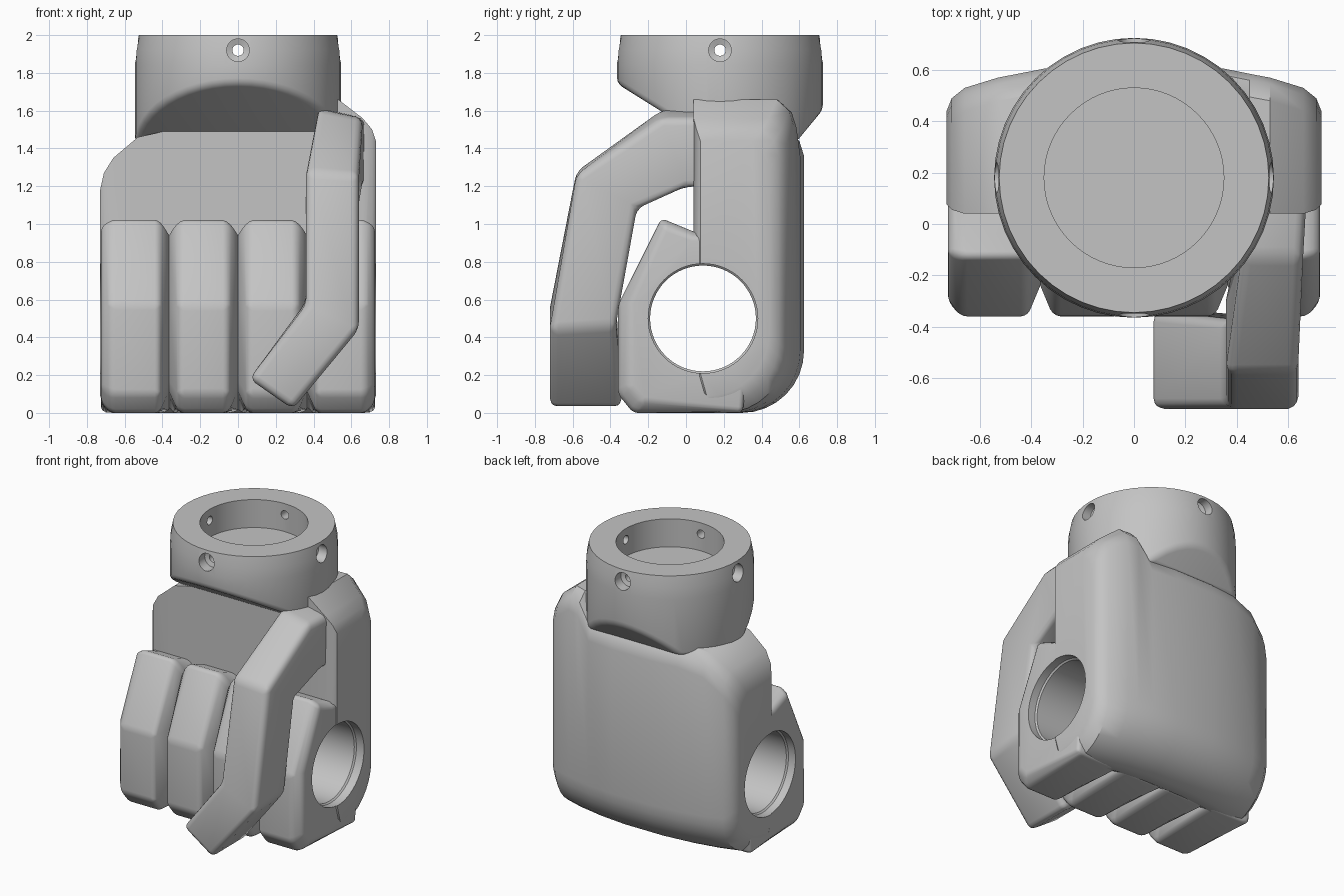
import bpy, bmesh, math
from mathutils import Vector

if "Cube" in bpy.data.objects:
    bpy.data.objects.remove(bpy.data.objects["Cube"], do_unlink=True)

grey = bpy.data.materials.new("plain grey")
grey.use_nodes = True
COLOR = (0.55, 0.55, 0.55, 1)
grey.diffuse_color = COLOR
grey.node_tree.nodes["Principled BSDF"].inputs["Base Color"].default_value = COLOR


def loft(rings):
    """Closed solid skinned over rings of equal point count."""
    bm = bmesh.new()
    rows = [[bm.verts.new(p) for p in ring] for ring in rings]
    n = len(rows[0])
    for a, b in zip(rows, rows[1:]):
        for i in range(n):
            j = (i + 1) % n
            bm.faces.new((a[i], a[j], b[j], b[i]))
    bm.faces.new(rows[0])
    bm.faces.new(rows[-1])
    bmesh.ops.recalc_face_normals(bm, faces=bm.faces)
    return bm


def lathe(profile, center, axis, sides=48):
    """Solid of revolution; profile is (radius, distance along axis)."""
    turn = Vector((0, 0, 1)).rotation_difference(Vector(axis))
    angles = [math.tau * i / sides for i in range(sides)]
    return loft([[Vector(center) + turn @ Vector((r * math.cos(a), r * math.sin(a), h))
                  for a in angles] for r, h in profile])


def soften(bm, width, keep=lambda e: True, angle=22):
    """Round the sharp edges that pass the keep test."""
    edges = [e for e in bm.edges if len(e.link_faces) == 2
             and e.calc_face_angle(0) > math.radians(angle) and keep(e)]
    bmesh.ops.bevel(bm, geom=edges, offset=width, segments=3, profile=0.5,
                    affect='EDGES', clamp_overlap=True)


def add(name, bm):
    bmesh.ops.recalc_face_normals(bm, faces=bm.faces)
    mesh = bpy.data.meshes.new(name)
    bm.to_mesh(mesh)
    bm.free()
    mesh.materials.append(grey)
    obj = bpy.data.objects.new(name, mesh)
    bpy.context.collection.objects.link(obj)
    return obj


def finish(obj, cutters=()):
    bpy.ops.object.select_all(action='DESELECT')
    obj.select_set(True)
    bpy.context.view_layer.objects.active = obj
    for cutter in cutters:
        mod = obj.modifiers.new("cut", 'BOOLEAN')
        mod.operation = 'DIFFERENCE'
        mod.solver = 'EXACT'
        mod.object = cutter
        bpy.ops.object.modifier_apply(modifier=mod.name)
    bpy.ops.object.shade_smooth_by_angle(angle=math.radians(35))


# Cutters: grip hole with stepped mouths, cuff socket, screw holes
grip = add("grip_cutter", lathe([(0.29, -1), (0.29, -0.67), (0.28, -0.66),
                                 (0.28, 0.66), (0.29, 0.67), (0.29, 1)],
                                (0, 0.09, 0.5), (1, 0, 0), 64))
socket = add("socket_cutter", lathe([(0.35, 1.8), (0.35, 2.2)], (0, 0.18, 0), (0, 0, 1), 64))
screw_profile = [(0.06, -0.8), (0.06, -0.47), (0.03, -0.46),
                 (0.03, 0.46), (0.06, 0.47), (0.06, 0.8)]
screws = [add("screw_cutter", lathe(screw_profile, (0, 0.18, 1.92), axis, 24))
          for axis in ((1, 0, 0), (0, 1, 0))]
cutters = [grip, socket] + screws

# Palm and back of the hand: side profiles lofted across the width
def palm_ring(x, back, top, bottom):
    front = 0.04 + bottom * 0.4
    r = 0.33
    ring = [(front, top), (front, 0.12 + bottom)]
    for i in range(9):
        a = math.pi / 2 * i / 8
        ring.append((back - r + r * math.sin(a), bottom + r - r * math.cos(a)))
    ring += [(back, top - 0.14), (back - 0.025, top - 0.06), (back - 0.09, top)]
    return [(x, y, z) for y, z in ring]

stations = [(-0.73, 0.44, 1.18, 0.09), (-0.71, 0.49, 1.27, 0.04), (-0.66, 0.53, 1.35, 0),
            (-0.53, 0.57, 1.46, 0), (-0.35, 0.605, 1.5, 0), (-0.15, 0.625, 1.5, 0),
            (0.15, 0.625, 1.5, 0), (0.35, 0.605, 1.5, 0), (0.45, 0.585, 1.65, 0),
            (0.53, 0.57, 1.66, 0), (0.66, 0.53, 1.56, 0), (0.71, 0.49, 1.5, 0.04),
            (0.73, 0.44, 1.44, 0.09)]
finish(add("palm", loft([palm_ring(*s) for s in stations])), [grip])

# Four curled fingers, with V grooves between neighbours
full = [(-0.36, 0.1), (-0.28, 0), (0.3, 0), (0.4, 0.95), (0.04, 0.96), (-0.13, 1.03), (-0.36, 0.57)]
groove = [(-0.24, 0.17), (-0.18, 0.12), (0.3, 0.01), (0.4, 0.93), (0.03, 0.91), (-0.1, 0.95), (-0.24, 0.6)]
rounded = [((a + c) / 2, (b + d) / 2) for (a, b), (c, d) in zip(full, groove)]
bounds = [-0.725, -0.365, 0, 0.365, 0.725]
for i, (x0, x1) in enumerate(zip(bounds, bounds[1:])):
    sections = [(x0, rounded if i == 0 else groove), (x0 + 0.05, full),
                (x1 - 0.05, full), (x1, rounded if i == 3 else groove)]
    bm = loft([[(x, y, z) for y, z in outline] for x, outline in sections])
    seams = [x for x in (x0, x1) if abs(x) < 0.7]
    soften(bm, 0.03, lambda e: not any(all(abs(v.co.x - s) < 1e-4 for v in e.verts)
                                       for s in seams))
    finish(add(f"finger_{i + 1}", bm), [grip])

# Thumb: inner x, outer x, outer (y, z), inner (y, z), drop of the outer x side
thumb = [(0.42, 0.68, (0.25, 1.62), (0.25, 1.25), 0.06),
         (0.42, 0.66, (-0.13, 1.61), (0.0, 1.24), 0.05),
         (0.36, 0.64, (-0.58, 1.28), (-0.26, 1.1), 0.02),
         (0.36, 0.64, (-0.72, 0.57), (-0.37, 0.59), 0.13),
         (0.06, 0.29, (-0.72, 0.18), (-0.34, 0.18), 0.16)]
bm = loft([[(xi, yo, zo), (xo, yo, zo - d), (xo, yi, zi - d), (xi, yi, zi)]
           for xi, xo, (yo, zo), (yi, zi), d in thumb])
soften(bm, 0.04, angle=15)
finish(add("thumb", bm))

# Wrist cuff, trimmed obliquely below the front and back
bm = lathe([(0.545, 1.43), (0.545, 1.84), (0.54, 1.92), (0.525, 2.0)], (0, 0.18, 0), (0, 0, 1))
for point, normal in (((0, 0.04, 1.49), (0, -0.25, -0.4)), ((0, 0.72, 1.6), (0, 0.17, -0.14))):
    cut = bmesh.ops.bisect_plane(bm, geom=bm.verts[:] + bm.edges[:] + bm.faces[:],
                                 plane_co=point, plane_no=normal, clear_outer=True)
    rim = [e for e in cut["geom_cut"] if isinstance(e, bmesh.types.BMEdge)]
    bmesh.ops.holes_fill(bm, edges=rim, sides=0)
bmesh.ops.remove_doubles(bm, verts=bm.verts, dist=0.002)
bmesh.ops.recalc_face_normals(bm, faces=bm.faces)
soften(bm, 0.05, lambda e: all(v.co.z < 1.82 for v in e.verts))
finish(add("wrist_cuff", bm), [socket] + screws)

# Cutters are no longer needed
for cutter in cutters:
    bpy.data.objects.remove(cutter, do_unlink=True)
